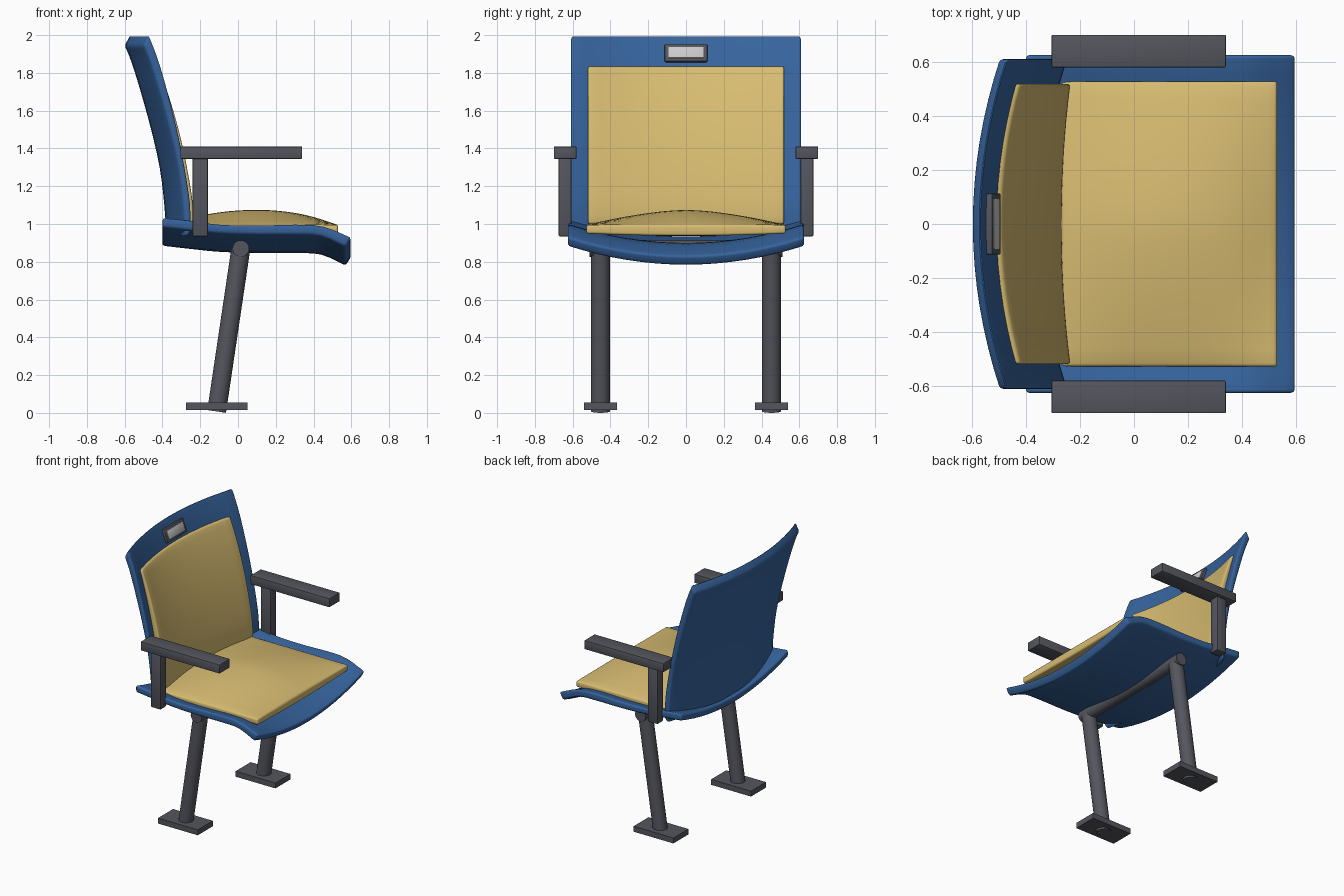
import bpy, bmesh
from math import radians, pi, sin
from mathutils import Vector, Matrix

cube = bpy.data.objects.get("Cube")
if cube:
    bpy.data.objects.remove(cube, do_unlink=True)


def material(name, rgb):
    m = bpy.data.materials.new(name)
    m.use_nodes = True
    m.diffuse_color = (*rgb, 1)
    m.node_tree.nodes["Principled BSDF"].inputs["Base Color"].default_value = (*rgb, 1)
    return m


BLUE = material("blue shell", (0.037, 0.127, 0.34))
YELLOW = material("yellow fabric", (0.68, 0.5, 0.165))
GREY = material("dark grey metal", (0.09, 0.093, 0.112))
SILVER = material("silver plate", (0.6, 0.6, 0.6))


def finish(name, bm, mat, bevel=0.0, segments=3):
    """Round the hard edges, smooth the rest and add the object."""
    bmesh.ops.recalc_face_normals(bm, faces=bm.faces)
    if bevel:
        hard = [e for e in bm.edges if e.calc_face_angle(0) > radians(45)]
        bmesh.ops.bevel(bm, geom=hard, offset=bevel, segments=segments,
                        profile=0.5, affect='EDGES', clamp_overlap=True)
    mesh = bpy.data.meshes.new(name)
    bm.to_mesh(mesh)
    bm.free()
    mesh.materials.append(mat)
    mesh.shade_smooth()
    mesh.set_sharp_from_angle(angle=radians(40))
    obj = bpy.data.objects.new(name, mesh)
    bpy.context.collection.objects.link(obj)
    return obj


def spline(pts, t):
    """Point on a smooth curve through pts, t from 0 to 1."""
    t *= len(pts) - 1
    i = min(int(t), len(pts) - 2)
    f = t - i
    p = [Vector(pts[min(max(k, 0), len(pts) - 1)]) for k in range(i - 1, i + 3)]
    m1, m2 = (p[2] - p[0]) / 2, (p[3] - p[1]) / 2
    return ((2*f**3 - 3*f**2 + 1) * p[1] + (f**3 - 2*f**2 + f) * m1
            + (3*f**2 - 2*f**3) * p[2] + (f**3 - f**2) * m2)


def slab(name, surface, mat, bevel, nu=18, nv=16):
    """Closed panel between surface(u, v, 0) and surface(u, v, 1); v runs -1 to 1."""
    bm = bmesh.new()
    grid = [[[bm.verts.new(surface(i / nu, 2 * j / nv - 1, s)) for j in range(nv + 1)]
             for i in range(nu + 1)] for s in (0, 1)]
    for g in grid:
        for i in range(nu):
            for j in range(nv):
                bm.faces.new((g[i][j], g[i+1][j], g[i+1][j+1], g[i][j+1]))
    a, b = grid
    for i in range(nu):
        for j in (0, nv):
            bm.faces.new((a[i][j], a[i+1][j], b[i+1][j], b[i][j]))
    for j in range(nv):
        for i in (0, nu):
            bm.faces.new((a[i][j], a[i][j+1], b[i][j+1], b[i][j]))
    return finish(name, bm, mat, bevel)


def box(name, lo, hi, mat, bevel=0.0):
    lo, hi = Vector(lo), Vector(hi)
    bm = bmesh.new()
    bmesh.ops.create_cube(bm, size=1, matrix=Matrix.LocRotScale(
        (lo + hi) / 2, None, hi - lo))
    return finish(name, bm, mat, bevel, 2)


def tube(name, a, b, radius, mat):
    a, b = Vector(a), Vector(b)
    bm = bmesh.new()
    turn = (b - a).to_track_quat('Z', 'Y').to_matrix().to_4x4()
    bmesh.ops.create_cone(bm, cap_ends=True, segments=24, radius1=radius, radius2=radius,
                          depth=(b - a).length,
                          matrix=Matrix.Translation((a + b) / 2) @ turn)
    return finish(name, bm, mat)


# Seat shell: side profiles (x, z) at the raised rim, sagging toward the middle
SEAT_TOP = [(-.4, 1.035), (-.25, 1.02), (-.1, 1.0), (.1, .995), (.3, 1.0), (.45, .99), (.6, .93)]
SEAT_LOW = [(-.4, .985), (-.25, .968), (-.1, .953), (.1, .946), (.3, .946), (.44, .938), (.57, .88)]
SAG = 0.1


def seat_shell(u, v, s):
    x, z = spline(SEAT_LOW if s else SEAT_TOP, u)
    return x, v * 0.625, z - SAG * (1 - v * v)


# Back shell: side profiles at the rim, bowed backward in the middle
BACK_FRONT = [(-.25, .95), (-.25, 1.1), (-.28, 1.3), (-.32, 1.5), (-.37, 1.7), (-.42, 1.87), (-.47, 2.0)]
BACK_REAR = [(-.28, .93), (-.29, 1.1), (-.315, 1.3), (-.36, 1.5), (-.415, 1.7), (-.465, 1.86), (-.5, 1.945)]


def back_shell(u, v, s):
    x, z = spline(BACK_REAR if s else BACK_FRONT, u)
    return x - SAG * (1 - v * v), v * 0.61, z


slab("seat_shell", seat_shell, BLUE, 0.014)
slab("back_shell", back_shell, BLUE, 0.014)

# Seat cushion: crowned top over a nearly flat base
CROWN = [(-.27, 1.03), (-.11, 1.06), (.05, 1.074), (.21, 1.07), (.37, 1.045), (.53, .995)]


def seat_cushion(u, v, s):
    x, z = spline(CROWN, u)
    edge = 0.995
    if s:
        return x, v * 0.528, 0.95 - 0.012 * (1 - v * v)
    return x, v * 0.528, edge + (z - edge) * (1 - abs(v) ** 1.6)


slab("seat_cushion", seat_cushion, YELLOW, 0.012)


# Back cushion: follows the back shell, thick at the bottom and thin at the top
def back_cushion(u, v, s):
    x, y, z = back_shell(0.07 + 0.725 * u, v * 0.85, 0)
    lift = 0.015 + 0.025 * (1 - u ** 3) + 0.04 * (1 - v * v) * (1 - u ** 2)
    return (x - 0.02 if s else x + lift), y, z


slab("back_cushion", back_cushion, YELLOW, 0.012)

# Number plate on the top of the backrest: dark frame with a silver face
tilt = Matrix.Rotation(radians(-20), 4, 'Y')
for name, size, out, mat in (("plate_frame", (0.03, 0.225, 0.095), 0, GREY),
                             ("plate_face", (0.008, 0.185, 0.062), 0.014, SILVER)):
    part = box(name, [-d / 2 for d in size], [d / 2 for d in size], mat, 0.003)
    part.data.transform(Matrix.Translation((-0.523, 0, 1.903)) @ tilt
                        @ Matrix.Translation((out, 0, 0)))

# Cross tube under the seat
tube("cross_tube", (0.015, -0.51, 0.87), (0.015, 0.51, 0.87), 0.044, GREY)

# Armrests, legs and feet on both sides (chair looks toward +x)
for side, label in ((1, "left"), (-1, "right")):
    def pair(y0, y1):
        return sorted((side * y0, side * y1))

    y0, y1 = pair(0.58, 0.7)
    box(label + "_armrest", (-0.305, y0, 1.345), (0.34, y1, 1.41), GREY, 0.004)
    y0, y1 = pair(0.607, 0.675)
    box(label + "_arm_post", (-0.24, y0, 0.935), (-0.16, y1, 1.35), GREY, 0.006)
    tube(label + "_leg", (0.015, side * 0.453, 0.87), (-0.113, side * 0.453, 0.0077), 0.05, GREY)
    y0, y1 = pair(0.365, 0.54)
    box(label + "_foot", (-0.275, y0, 0.015), (0.05, y1, 0.055), GREY)
